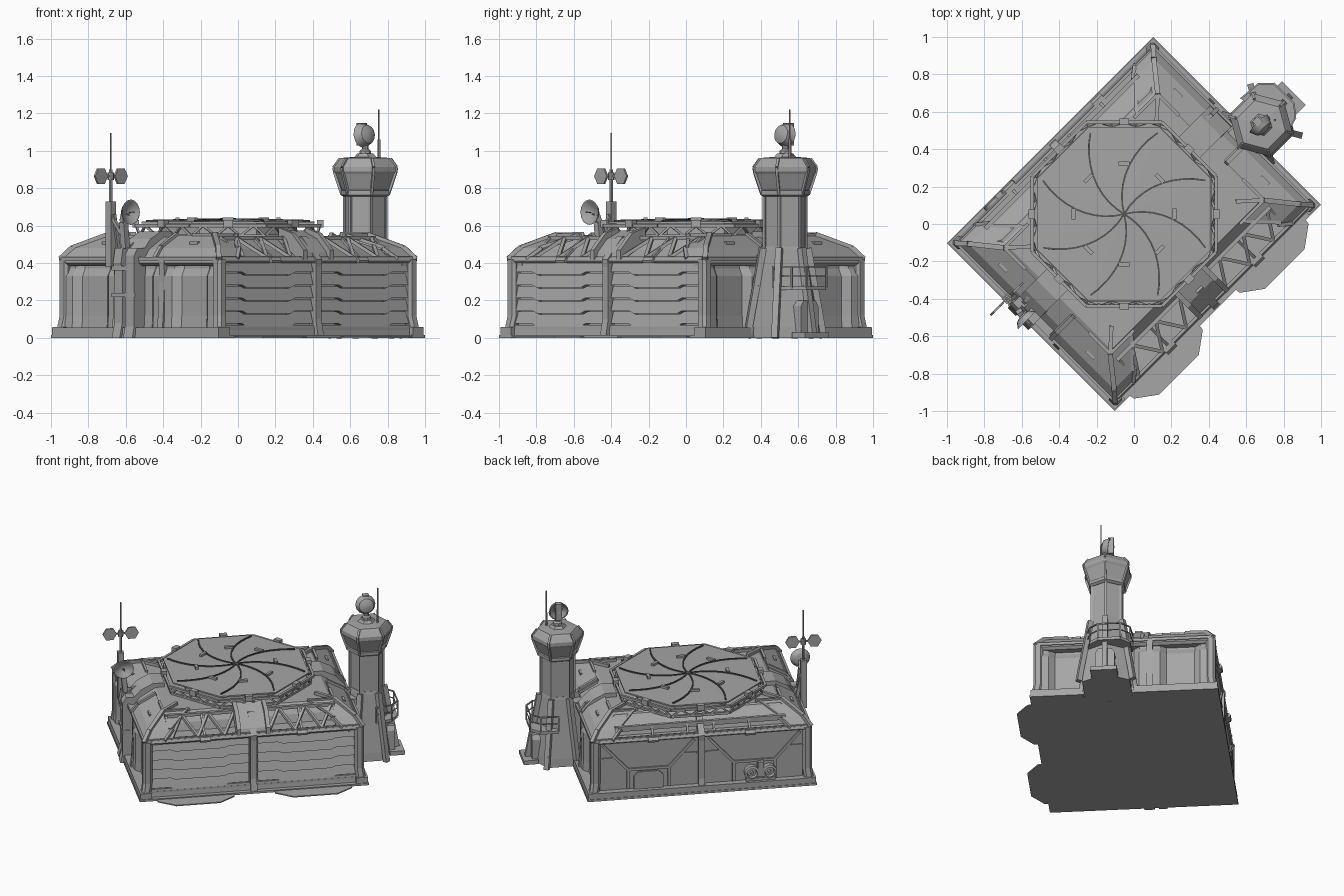
import bpy, bmesh, math
from math import sin, cos, pi, tau
from mathutils import Vector, Matrix

if "Cube" in bpy.data.objects:
    bpy.data.objects.remove(bpy.data.objects["Cube"])

# Everything is laid out square (u, v, z), then turned 45 degrees into the world
TURN = Matrix.Rotation(pi / 4, 4, 'Z')

def paint(name, g):
    m = bpy.data.materials.new(name)
    m.diffuse_color = (g, g, g, 1)
    m.use_nodes = True
    m.node_tree.nodes["Principled BSDF"].inputs["Base Color"].default_value = m.diffuse_color
    return m
STEEL, DARK = paint('steel', .38), paint('dark_seam', .09)

def make(name, *parts, mat=STEEL):
    me = bpy.data.meshes.new(name)
    vs, fs = [], []
    for v, f in parts:
        fs += [[i + len(vs) for i in q] for q in f]
        vs += v
    me.from_pydata([tuple(p) for p in vs], [], fs)
    bm = bmesh.new()
    bm.from_mesh(me)
    bmesh.ops.recalc_face_normals(bm, faces=bm.faces)
    bm.to_mesh(me)
    bm.free()
    me.materials.append(mat)
    ob = bpy.data.objects.new(name, me)
    bpy.context.collection.objects.link(ob)
    ob.matrix_world = TURN

def loft(rings):
    n, m = len(rings[0]), len(rings)
    f = [[k*n + i, k*n + (i+1) % n, (k+1)*n + (i+1) % n, (k+1)*n + i]
         for k in range(m - 1) for i in range(n)]
    return [p for r in rings for p in r], f + [list(range(n)), list(range((m-1)*n, m*n))]

def prism(poly, z0, z1):
    return loft([[(a, b, z) for a, b in poly] for z in (z0, z1)])

def box(u0, u1, v0, v1, z0, z1):
    return prism([(u0, v0), (u1, v0), (u1, v1), (u0, v1)], z0, z1)

def beam(a, b, w=.02, n=4):
    a, b = Vector(a), Vector(b)
    q = (b - a).to_track_quat('Z', 'Y')
    ring = [q @ Vector((w*.6*cos(tau*(i+.5)/n), w*.6*sin(tau*(i+.5)/n), 0)) for i in range(n)]
    return loft([[p + r for r in ring] for p in (a, b)])

def path(pts, w, n=4):
    return [beam(a, b, w, n) for a, b in zip(pts, pts[1:])]

def turned(profile, n, c, axis=(0, 0, 1), phase=0):
    q = Vector(axis).to_track_quat('Z', 'Y') if axis != (0, 0, 1) else Matrix.Identity(3)
    return loft([[Vector(c) + q @ Vector((r*cos(phase+tau*i/n), r*sin(phase+tau*i/n), h))
                  for i in range(n)] for r, h in profile])

# Wall coordinates: along the wall, distance out from centre, height
SIDE = {'door': lambda a, d, z: (a, -d, z), 'rear': lambda a, d, z: (-a, d, z),
        'tower': lambda a, d, z: (d, a, z), 'mast': lambda a, d, z: (-d, -a, z)}

def plate(s, poly, d0, d1):
    return loft([[SIDE[s](a, d, z) for a, z in poly] for d in (d0, d1)])

def block(s, a0, a1, prof):          # profile in (distance, height), run along wall
    return loft([[SIDE[s](a, d, z) for d, z in prof] for a in (a0, a1)])

def slab(quad, t=.02):
    return loft([quad, [(x, y, z - t) for x, y, z in quad]])

# Base plate with corner feet, and door aprons
make('base_plate', box(-.78, .78, -.634, .634, 0, .015), box(-.775, .775, -.6, .63, .015, .055),
     *[box(su*.735 - .04, su*.735 + .04, sv*.589 - .04, sv*.589 + .04, 0, .057) for su in (-1, 1) for sv in (-1, 1)])
make('door_aprons', *[prism([(c-.27, -.6), (c-.26, -.66), (c-.15, -.74), (c+.15, -.74), (c+.26, -.66), (c+.27, -.6)], 0, .008)
                      for c in (-.4, .4)])

# Main hall core and recessed roof body
make('hall_core', box(-.67, .67, -.56, .585, .05, .42))
make('roof_body', loft([[(-.72, -.46, .41), (.72, -.46, .41), (.72, .52, .41), (-.72, .52, .41)],
                        [(-.67, -.44, .475), (.67, -.44, .475), (.67, .5, .475), (-.67, .5, .475)],
                        [(-.56, -.39, .54), (.56, -.39, .54), (.56, .44, .54), (-.56, .44, .54)]]))

# Slatted doors, two bays of stepped boards
slats = []
for c in (-.365, .365):
    slats.append(block('door', c-.34, c+.34, [(.55, .0), (.605, .0), (.597, .07), (.55, .07)]))
    for k in range(5):
        z, step = .062 + k*.069, [(-.335, .014), (-.2, .014), (-.165, 0), (.165, 0), (.2, .014), (.335, .014)]
        low = [SIDE['door'](c+a, .598, z+h) for a, h in step]
        top = [SIDE['door'](c+a, .58, z+h+.064) for a, h in reversed(step)]
        slats.append(loft([low + top, [(x, -.56, h) for x, y, h in low + top]]))
make('door_slats', *slats)

# Corner posts, centre posts and eaves
posts = []
for su in (-1, 1):
    for sv in (-1, 1):
        u, v = su*.72, sv*.58
        posts.append(loft([[(u+su*k*.7+a*.032, v+sv*k*.7+b*.032, z) for a, b in
                     ((-1, -.5), (-.5, -1), (.5, -1), (1, -.5), (1, .5), (.5, 1), (-.5, 1), (-1, .5))]
                     for k, z in ((.015, .05), (0, .12), (0, .36), (.0, .42))]))
for s in ('door', 'rear'):
    posts.append(block(s, -.022, .022, [(.56, .0), (.63, .0), (.61, .1), (.61, .38), (.615, .42), (.5, .545), (.46, .53), (.57, .4)]))
    posts.append(block(s, -.72, .72, [(.56, .4), (.6, .4), (.608, .412), (.6, .428), (.56, .428)]))
make('posts_and_eaves', *posts)

# Recessed side wall panels with ribs
scallop, ribs = [], []
for s in ('mast', 'tower'):
    for a0, a1 in ((-.56, -.19), (-.15, .15), (.19, .56)):
        def plan(z, k):
            pts = [(a0, .745), (a0+.05, .74), (a0+.09, .705), (a1-.09, .705), (a1-.05, .74), (a1, .745)]
            return [SIDE[s](a, d - k, z) for a, d in [(a0, .6)] + pts + [(a1, .6)]]
        scallop.append(loft([plan(.05, -.005), plan(.12, 0), plan(.33, 0), plan(.37, .02), plan(.42, .02)]))
    for a in (-.17, .17):
        ribs.append(block(s, a-.02, a+.02, [(.66, .04), (.765, .04), (.757, .1), (.745, .3), (.75, .42), (.66, .42)]))
    ribs.append(block(s, -.59, .59, [(.65, .385), (.73, .385), (.748, .4), (.742, .428), (.65, .428)]))
make('side_panels', *scallop)
make('side_ribs', *ribs)

# Two-stage sloping roof at both ends, wrapping round the corners
panels, trim = [], []
LV = [(.745, .6, .422), (.7, .55, .482), (.58, .4, .55)]
for su in (-1, 1):
    for (ua, va, za), (ub, vb, zb) in zip(LV, LV[1:]):
        for sv in (-1, 1):
            panels.append(slab([(su*ua, sv*va, za), (su*ua, sv*.1, za), (su*ub, sv*.1, zb), (su*ub, sv*vb, zb)]))
            panels.append(slab([(su*ua, sv*va, za), (su*(ua-.14), sv*va, za), (su*(ub-.16), sv*vb, zb), (su*ub, sv*vb, zb)]))
            trim += [beam((su*ua, sv*va, za), (su*ub, sv*vb, zb+.003), .032),
                     beam((su*(ua-.14), sv*va, za), (su*(ub-.16), sv*vb, zb), .022),
                     beam((su*ua, sv*.12, za+.004), (su*ub, sv*.12, zb+.004), .028)]
    for sv in (-1, 1):
        trim += [beam((su*.58, sv*.4, .552), (su*.47, sv*.3, .556), .025), beam((su*.58, sv*.4, .55), (su*.58, sv*.24, .55), .02),
                 beam((su*.58, sv*.4, .55), (su*.4, sv*.4, .55), .02), beam((su*.66, sv*.3, .507), (su*.66, sv*.36, .507), .018)]
    trim.append(beam((su*.742, -.6, .422), (su*.742, .6, .422), .024))
    panels.append(loft([[(su*d, v, z) for d, z in ((.74, .41), (.735, .45), (.66, .53), (.58, .57), (.5, .57), (.5, .5))]
                        for v in (0, .16)]))
# rear roof strip running up to the iris
panels += [slab([(m*.56, .55, .482), (0, .55, .482), (0, .42, .545), (m*.44, .42, .545)]) for m in (-1, 1)]
# centre chute over the doors
panels.append(block('door', -.09, .09, [(.59, .43), (.58, .46), (.51, .53), (.4, .575), (.4, .5), (.54, .43)]))
trim += [block('door', a-.014, a+.014, [(.61, .42), (.61, .47), (.52, .56), (.42, .59), (.42, .52), (.57, .42)]) for a in (-.1, .1)]
make('roof_panels', *panels)
make('roof_trim', *trim)

# Open trusses along the door and rear eaves
truss = []
for s, dt, zt in (('door', .45, .535), ('rear', .545, .49)):
    P = SIDE[s]
    truss += [beam(P(-.58, dt, zt), P(.58, dt, zt), .026), beam(P(-.72, .59, .428), P(.72, .59, .428), .02)]
    for c in (-.33, .33):
        if s == 'door':
            truss += path([P(c - .225 + .09*i, (.59, dt)[i % 2], (.43, zt)[i % 2]) for i in range(6)], .022)
        truss += [beam(P(c+a, dt, zt), P(c+a, .58, .43), .018) for a in (-.24, 0, .24)]
        truss.append(block(s, c-.035, c+.035, [(.58, .4), (.62, .4), (.625, .415), (.61, .432), (.58, .432)]))
make('eave_trusses', *truss)

# Octagonal iris roof: lattice ring, lid, spiral seams and clamps
C, R = Vector((0, .075, 0)), .5 / cos(pi / 8)
def polar(r, t, z): return C + Vector((r*cos(t), r*sin(t), z))
lattice = []
for k in range(8):
    t0, t1 = pi/8 + k*pi/4, pi/8 + (k+1)*pi/4
    a0, a1, b0, b1 = polar(R-.03, t0, .545), polar(R-.03, t1, .545), polar(R-.01, t0, .6), polar(R-.01, t1, .6)
    lattice += [beam(a0, a1, .02), beam(b0, b1, .02)]
    lattice += path([(a0.lerp(a1, i/6), b0.lerp(b1, i/6))[i % 2] for i in range(7)], .014)
make('iris_lattice', *lattice)
make('iris_drum', turned([(.4, .5), (.4, .62)], 8, C, phase=pi/8))
make('iris_lid', turned([(R-.04, .612), (R-.04, .622), (.04, .634)], 8, C, phase=pi/8))
seams, clamps = [], []
for k in range(8):
    e = pi/8 + k*pi/4
    seams += path([polar(.47*i/9, e + .65*(1-i/9), .636 - .01*i/9) for i in range(10)], .011)
    M = Matrix.Translation(C) @ Matrix.Rotation(k*pi/4, 4, 'Z')
    for b in (box(.475, .51, -.025, .025, .59, .63), box(.26, .28, -.03, .03, .62, .643)):
        clamps.append(([M @ Vector(p) for p in b[0]], b[1]))
make('iris_seams', *seams, mat=DARK)
make('iris_clamps', *clamps)

# Rear wall: framed panels, doorway, twin fans
rear = []
for c in (-.36, .36):
    rear.append(plate('rear', [(c-.33, .06), (c+.33, .06), (c+.33, .4), (c-.33, .4)], .58, .59))
    for m in (-1, 1):
        rear += path([(-(c+m*.31), .593, .39), (-(c+m*.14), .593, .2), (-(c+m*.14), .593, .06)], .022)
    rear += [beam((-c-.14, .593, .2), (-c+.14, .593, .2), .022), beam((-c-.33, .593, .29), (-c-.22, .593, .29), .014),
             beam((-c+.33, .593, .29), (-c+.22, .593, .29), .014)]
rear.append(plate('rear', [(-.46, .05), (-.46, .15), (-.43, .18), (-.29, .18), (-.26, .15), (-.26, .05)], .58, .602))
make('rear_wall', *rear)
make('rear_fans', *[turned([(.05, 0), (.05, .035), (.035, .04), (.03, .02), (.012, .02), (.01, .04)], 16, (u, .59, .12), (0, 1, 0))
                    for u in (-.34, -.46)], box(-.42, -.38, .59, .63, .09, .2), box(-.5, -.3, .59, .62, .06, .08))

# Conduits, mast with vanes, and dish on the mast side
make('conduits', block('mast', -.07, .0, [(.7, 0), (.8, 0), (.785, .06), (.785, .44), (.76, .48), (.7, .48)]),
     block('mast', -.16, -.1, [(.7, 0), (.795, 0), (.775, .08), (.775, .36), (.785, .4), (.77, .48), (.7, .48)]),
     box(-.785, -.72, -.005, .17, .22, .24), box(-.785, -.7, 0, .17, .36, .385))
mx, my = -.764, .198
make('mast', box(mx-.02, mx+.02, my-.02, my+.02, .38, .73), beam((mx, my, .7), (mx, my, .9), .016, 6),
     beam((mx, my, .9), (mx, my, 1.095), .008, 5), beam((mx+.04, my-.02, .45), (mx, my-.02, .66), .025),
     beam((mx, my, .66), (mx, my-.08, .56), .022), turned([(.018, -.02), (.018, .02)], 8, (mx, my, .865)))
make('mast_vanes', *[turned([(.048, -.006), (.048, .006)], 6, (mx+m*.075, my, .865), (0, 1, 0)) for m in (-1, 1)],
     beam((mx-.1, my, .865), (mx+.1, my, .865), .012))
make('dish', turned([(.015, .03), (.045, .02), (.068, -.01), (.062, -.01), (.03, .012), (.008, .018)], 16, (-.77, .05, .672), (0, 1, 0)),
     beam((-.77, .05, .67), (-.77, .015, .672), .008), *path([(-.77, .08, .67), (-.765, .1, .62), (-.75, .1, .48)], .04))

# Control tower: flared foot, shaft, cab
T = Vector((.856, -.106, 0))
def spoke(k, prof): return [T + Vector((r*cos(k*pi/3), r*sin(k*pi/3), z)) for r, z in prof]
make('tower_foot', turned([(.185, 0), (.18, .06), (.15, .26), (.12, .47), (.115, .49)], 6, T),
     *[f for k in range(6) for f in path(spoke(k, [(.21, 0), (.195, .09), (.16, .28), (.125, .48)]), .04)],
     box(.7, .86, -.2, -.01, .05, .44), plate('tower', [(-.17, .02), (-.17, .17), (-.15, .2), (-.06, .2), (-.04, .17), (-.04, .02)], .9, 1.04))
make('tower_shaft', turned([(.113, .45), (.113, .77)], 6, T),
     *[f for k in range(6) for f in path(spoke(k, [(.112, .45), (.112, .77)]), .02)])
cab = [(.12, .755), (.137, .765), (.137, .787), (.127, .79), (.163, .875), (.174, .89), (.174, .915), (.145, .952), (.135, .962), (.06, .968), (.045, .985)]
make('tower_cab', turned(cab, 6, T),
     *[f for k in range(6) for f in path(spoke(k, [(.13, .77), (.168, .88), (.174, .912), (.14, .958)]), .016)])

# Tower balcony, railing and entry step
rim = [(.9, -.24), (1.01, -.21), (1.06, -.15), (1.06, .0), (1.0, .06), (.88, .07)]
make('balcony', prism(rim, .255, .275), prism([(1.0, -.2), (1.1, -.2), (1.1, -.02), (1.0, -.02)], 0, .03))
make('balcony_rail', *path([(a, b, .38) for a, b in rim], .01), *path([(a, b, .33) for a, b in rim], .007),
     *[beam((a, b, .27), (a, b, .385), .01) for a, b in rim])

# Radar head and whip aerial on the tower
make('radar', turned([(.035, .96), (.03, 1.0), (.018, 1.01), (.018, 1.06)], 8, T),
     turned([(.02, .04), (.05, .028), (.068, -.015), (.06, -.015), (.03, .01)], 14, T + Vector((-.005, 0, 1.085)), (0, -1, .15)),
     box(.835, .875, -.1, -.06, 1.03, 1.15), beam(T + Vector((0, 0, 1.08)), T + Vector((0, .05, 1.09)), .012))
make('whip_aerial', beam((.926, -.14, .93), (.926, -.14, 1.06), .012, 6), beam((.926, -.14, 1.05), (.926, -.14, 1.22), .007, 5))

# Round parts shade smooth, edges stay sharp
for n in ('dish', 'radar', 'rear_fans'):
    ob = bpy.data.objects[n]
    bpy.ops.object.select_all(action='DESELECT')
    ob.select_set(True)
    bpy.context.view_layer.objects.active = ob
    bpy.ops.object.shade_smooth_by_angle(angle=math.radians(30))
